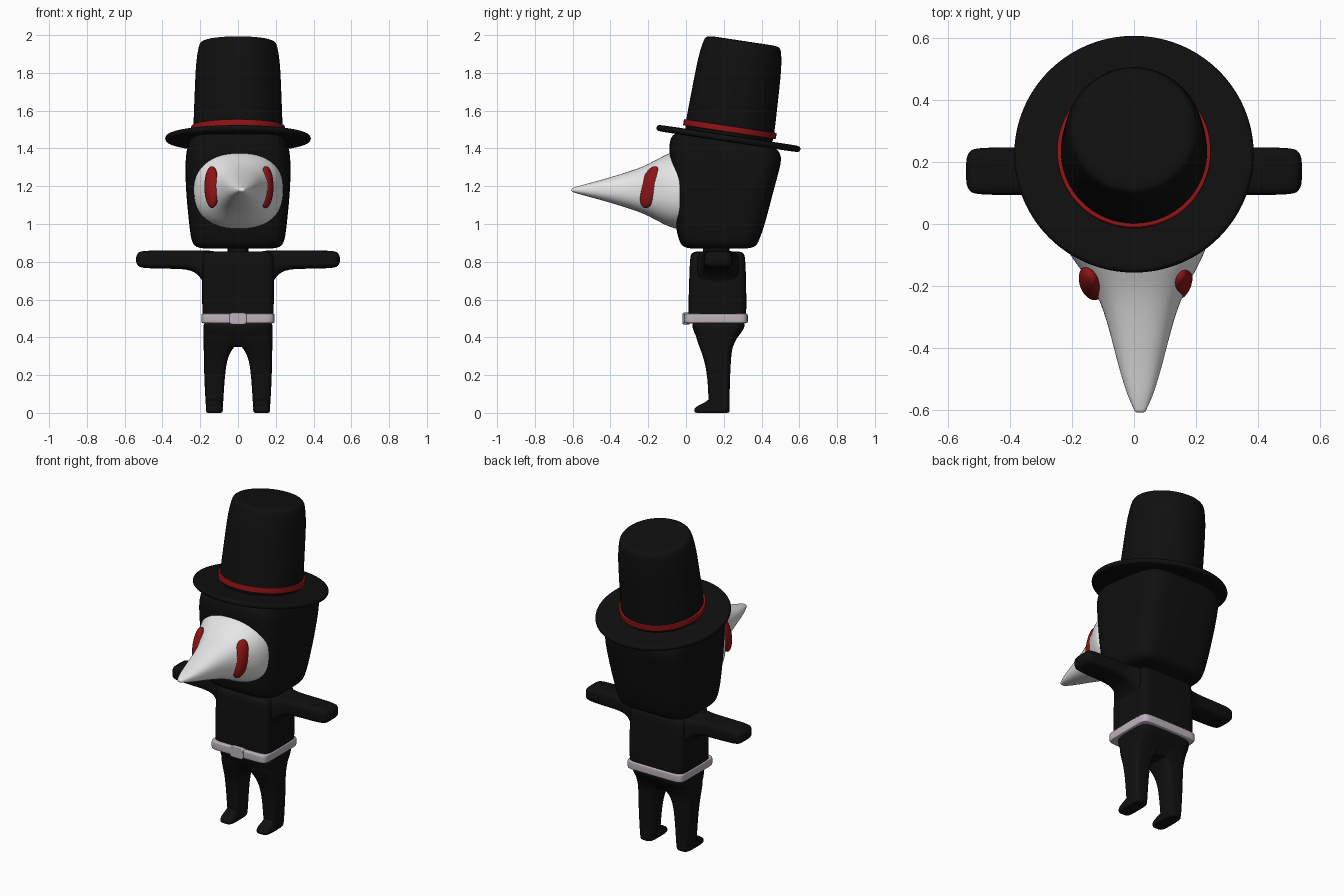
import bpy, bmesh, math
from mathutils import Matrix, Vector

default_cube = bpy.data.objects.get("Cube")
if default_cube:
    bpy.data.objects.remove(default_cube, do_unlink=True)


def material(name, red, green, blue):
    mat = bpy.data.materials.new(name)
    mat.use_nodes = True
    colour = (red, green, blue, 1)
    mat.diffuse_color = colour
    mat.node_tree.nodes["Principled BSDF"].inputs["Base Color"].default_value = colour
    return mat


black = material("black_cloth", .005, .005, .005)
white = material("white_mask", .8, .8, .8)
crimson = material("dark_red", .27, .007, .008)
silver = material("pale_lilac_metal", .5, .45, .5)

# How (distance along, across, up) maps to x, y, z for each loft axis
AXES = {
    "x": lambda along, across, up: Vector((along, across, up)),
    "y": lambda along, across, up: Vector((across, along, up)),
    "z": lambda along, across, up: Vector((across, up, along)),
}


def finish(bm, name, mat):
    bmesh.ops.recalc_face_normals(bm, faces=bm.faces)
    mesh = bpy.data.meshes.new(name)
    bm.to_mesh(mesh)
    bm.free()
    mesh.materials.append(mat)
    obj = bpy.data.objects.new(name, mesh)
    bpy.context.collection.objects.link(obj)
    bpy.ops.object.select_all(action="DESELECT")
    obj.select_set(True)
    bpy.context.view_layer.objects.active = obj
    bpy.ops.object.shade_smooth_by_angle(angle=math.radians(50))
    return obj


def rounded_end(section, inward, radius):
    """Rings for a softened end: a small cap ring, then a quarter round."""
    along, low, high, bottom, top = section

    def ring(depth, inset_x, inset_y):
        return (along + inward * depth, low + inset_x, high - inset_x,
                bottom + inset_y, top - inset_y)

    rings = [ring(0, radius + (high - low) / 8, radius + (top - bottom) / 8)]
    for angle in (0, math.pi / 4, math.pi / 2):
        inset = radius * (1 - math.sin(angle))
        rings.append(ring(radius * (1 - math.cos(angle)), inset, inset))
    return rings


def loft(name, mat, sections, axis="z", power=2, side=1, radius=.01, sides=24):
    """Skin superellipse sections (along, low, high, bottom, top)."""
    direction = math.copysign(1, sections[-1][0] - sections[0][0])
    start = rounded_end(sections[0], direction, radius)
    end = rounded_end(sections[-1], -direction, radius)
    bm = bmesh.new()
    rings = []
    for along, low, high, bottom, top in start + sections[1:-1] + end[::-1]:
        ring = []
        for step in range(sides):
            angle = math.tau * (step + .5) / sides
            across, up = (math.copysign(abs(wave) ** (2 / power), wave)
                          for wave in (math.cos(angle), math.sin(angle)))
            point = AXES[axis](along, (low + high + across * (high - low)) / 2,
                               (bottom + top + up * (top - bottom)) / 2)
            point.x *= side
            ring.append(bm.verts.new(point))
        rings.append(ring)
    for lower, upper in zip(rings, rings[1:]):
        for step in range(sides):
            following = (step + 1) % sides
            bm.faces.new((lower[step], lower[following], upper[following], upper[step]))
    bm.faces.new(rings[0])
    bm.faces.new(rings[-1])
    obj = finish(bm, name, mat)
    smooth = obj.modifiers.new("Smooth", "SUBSURF")
    smooth.levels = smooth.render_levels = 2
    return obj


def even(sections):
    """Sections centred on x, given as (along, half width, bottom, top)."""
    return [(along, -half, half, bottom, top) for along, half, bottom, top in sections]


def hat_part(name, mat, profile, radius):
    """Round part given as (height, radius), set on the tilted hat axis."""
    obj = loft(name, mat, even([(height, r, -r, r) for height, r in profile]),
               radius=radius, sides=32)
    obj.location = (0, .225, 1.455)
    obj.rotation_euler.x = math.radians(-8.6)


# Head, with its top sloping back to meet the hat
head = loft("head", black, even([
    (.87, .25, -.04, .39),
    (1, .26, -.06, .42),
    (1.2, .28, -.07, .47),
    (1.35, .28, -.09, .51),
    (1.45, .27, -.09, .5),
]), power=4.5, radius=.05)
for vertex in head.data.vertices:
    vertex.co.z -= max(vertex.co.z - 1.3, 0) * (vertex.co.y - .2)

loft("neck", black, even([(z, .055, .09, .23) for z in (.83, .89)]), power=4)

# Beaked mask, swaying slightly to one side toward the tip
mask_sections = []
for reach, width, height in ((.03, .24, .21), (.1, .22, .195), (.2, .15, .135),
                             (.3, .11, .098), (.45, .073, .053),
                             (.55, .043, .027), (.607, .02, .012)):
    sway = .035 * math.sin(reach * math.pi / 1.2) if reach < .2 else .02
    mask_sections.append((-reach, sway - width, sway + width,
                          1.18 - height, 1.18 + height))
loft("beak_mask", white, mask_sections, axis="y", power=2.4)

# Eyes bulging from the mask
for side, label in ((1, "left"), (-1, "right")):
    bm = bmesh.new()
    bmesh.ops.create_uvsphere(bm, u_segments=24, v_segments=16, radius=1)
    place = (Matrix.Translation((.005 + side * .143, -.19, 1.195))
             @ Matrix.Rotation(-.5 * side, 4, "Z")
             @ Matrix.Rotation(-.24, 4, "X")
             @ Matrix.Rotation(-.1 * side, 4, "Y")
             @ Matrix.Diagonal((.036, .052, .114, 1)))
    bmesh.ops.transform(bm, verts=bm.verts, matrix=place)
    finish(bm, label + "_eye", crimson)

# Top hat
hat_part("hat_brim", black, [(-.02, .388), (.015, .388)], radius=.015)
hat_part("hat_crown", black, [(0, .24), (.25, .23), (.4, .225), (.52, .21)], radius=.03)
hat_part("hat_band", crimson, [(.03, .25), (.065, .25)], radius=.005)

# Torso
loft("torso", black, even([
    (.47, .19, .01, .32),
    (.65, .19, .015, .32),
    (.855, .19, .02, .315),
]), power=8, radius=.03)

# Belt and buckle
loft("belt", silver, even([(z, .195, -.012, .328) for z in (.474, .526)]),
     power=10, radius=.008)
loft("buckle", silver, even([(y, .046, .467, .531) for y in (-.018, .02)]),
     axis="y", power=6, radius=.005)

# Hips
loft("hips", black, even([
    (.35, .18, .07, .25),
    (.42, .185, .045, .29),
    (.48, .185, .03, .315),
]), power=5, radius=.02)

for side, label in ((1, "left"), (-1, "right")):
    # Arm held straight out, flaring under the shoulder
    loft(label + "_arm", black, [
        (.1, .04, .3, .6, .86),
        (.19, .06, .28, .71, .86),
        (.24, .09, .25, .76, .86),
        (.35, .093, .247, .763, .86),
        (.54, .093, .247, .765, .86),
    ], axis="x", power=4, side=side, radius=.035)

    # Leg, widening inward to form the arch
    loft(label + "_leg", black, [
        (.01, .08, .17, .12, .23),
        (.2, .07, .18, .115, .233),
        (.3, .055, .18, .09, .24),
        (.35, .02, .183, .07, .245),
        (.42, -.03, .183, .05, .28),
    ], power=4, side=side)

    # Foot pointing forward
    loft(label + "_foot", black, [
        (0, .08, .17, .043, .232),
        (.03, .08, .17, .043, .232),
        (.07, .09, .165, .11, .23),
    ], power=4, side=side)
